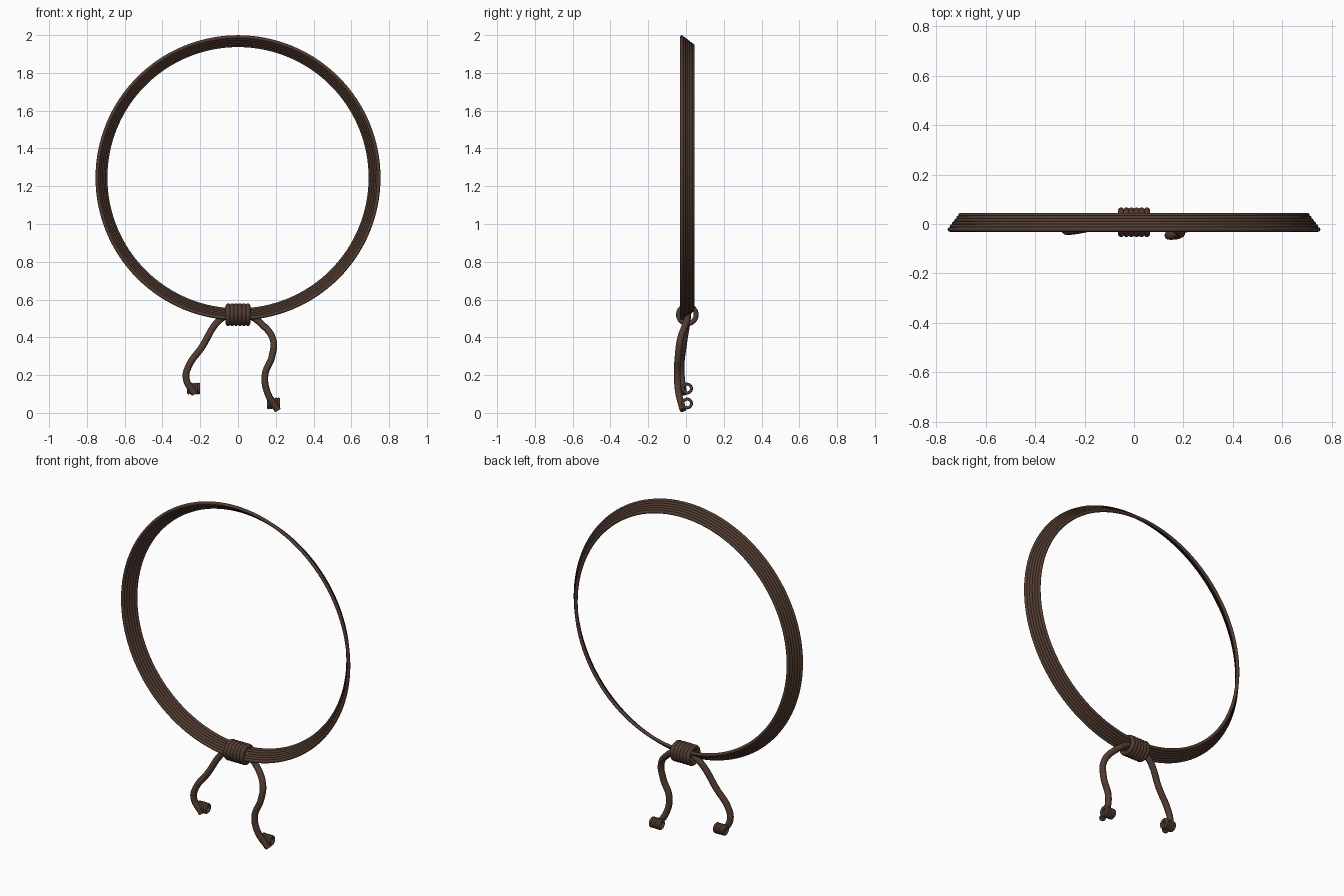
import bpy
import math

cube = bpy.data.objects.get("Cube")
if cube:
    bpy.data.objects.remove(cube, do_unlink=True)

COLOUR = (0.085, 0.045, 0.031, 1)
leather = bpy.data.materials.new("dark brown leather")
leather.use_nodes = True
leather.diffuse_color = COLOUR
bsdf = leather.node_tree.nodes["Principled BSDF"]
bsdf.inputs["Base Color"].default_value = COLOUR
bsdf.inputs["Roughness"].default_value = 0.8


def finish(obj, name):
    obj.name = name
    obj.data.materials.clear()
    obj.data.materials.append(leather)
    bpy.ops.object.shade_smooth_by_angle(angle=math.radians(60))


def loop(name, centre, radius, thickness, rotation, segments):
    bpy.ops.mesh.primitive_torus_add(
        location=centre, rotation=rotation, major_radius=radius,
        minor_radius=thickness, major_segments=segments, minor_segments=12)
    finish(bpy.context.object, name)


def coil(name, centre, width, outer, thickness, count):
    # Row of wraps around the x axis
    x, y, z = centre
    reach = width / 2 - thickness
    for i in range(count):
        offset = -reach + 2 * reach * i / (count - 1)
        loop(f"{name}_{i + 1}", (x + offset, y, z), outer - thickness,
             thickness, (0, math.pi / 2, 0), 32)


def cord(name, points, thickness):
    curve = bpy.data.curves.new(name, "CURVE")
    curve.dimensions = "3D"
    curve.bevel_depth = thickness
    curve.bevel_resolution = 4
    curve.resolution_u = 10
    curve.use_fill_caps = True
    spline = curve.splines.new("BEZIER")
    spline.bezier_points.add(len(points) - 1)
    for p, co in zip(spline.bezier_points, points):
        p.co = co
        p.handle_left_type = p.handle_right_type = "AUTO"
    obj = bpy.data.objects.new(name, curve)
    bpy.context.collection.objects.link(obj)
    bpy.ops.object.select_all(action="DESELECT")
    obj.select_set(True)
    bpy.context.view_layer.objects.active = obj
    bpy.ops.object.convert(target="MESH")
    finish(bpy.context.object, name)


# Band of parallel strands, narrowing towards the back
STRANDS = 6
for i in range(STRANDS):
    t = i / (STRANDS - 1)
    loop(f"band_strand_{i + 1}", (0, -0.022 + 0.058 * t, 1.245),
         0.745 - 0.044 * t, 0.0095, (math.pi / 2, 0, 0), 128)

# Wrapped knot that gathers the band
coil("knot_wrap", (0, 0.007, 0.52), 0.13, 0.06, 0.013, 6)

# Hanging tails, each with a small coiled end
cord("right_tail", [(-0.05, 0.01, 0.525), (-0.11, 0.005, 0.48), (-0.19, -0.015, 0.35),
                    (-0.26, -0.026, 0.25), (-0.275, -0.024, 0.185),
                    (-0.23, -0.012, 0.1)], 0.018)
cord("left_tail", [(0.05, 0.01, 0.525), (0.12, 0, 0.475), (0.185, -0.03, 0.39),
                   (0.18, -0.042, 0.3), (0.143, -0.046, 0.2),
                   (0.155, -0.04, 0.11), (0.21, -0.016, 0.015)], 0.018)
coil("right_end_wrap", (-0.235, 0.006, 0.129), 0.07, 0.031, 0.008, 5)
coil("left_end_wrap", (0.188, 0.006, 0.05), 0.07, 0.031, 0.008, 5)
